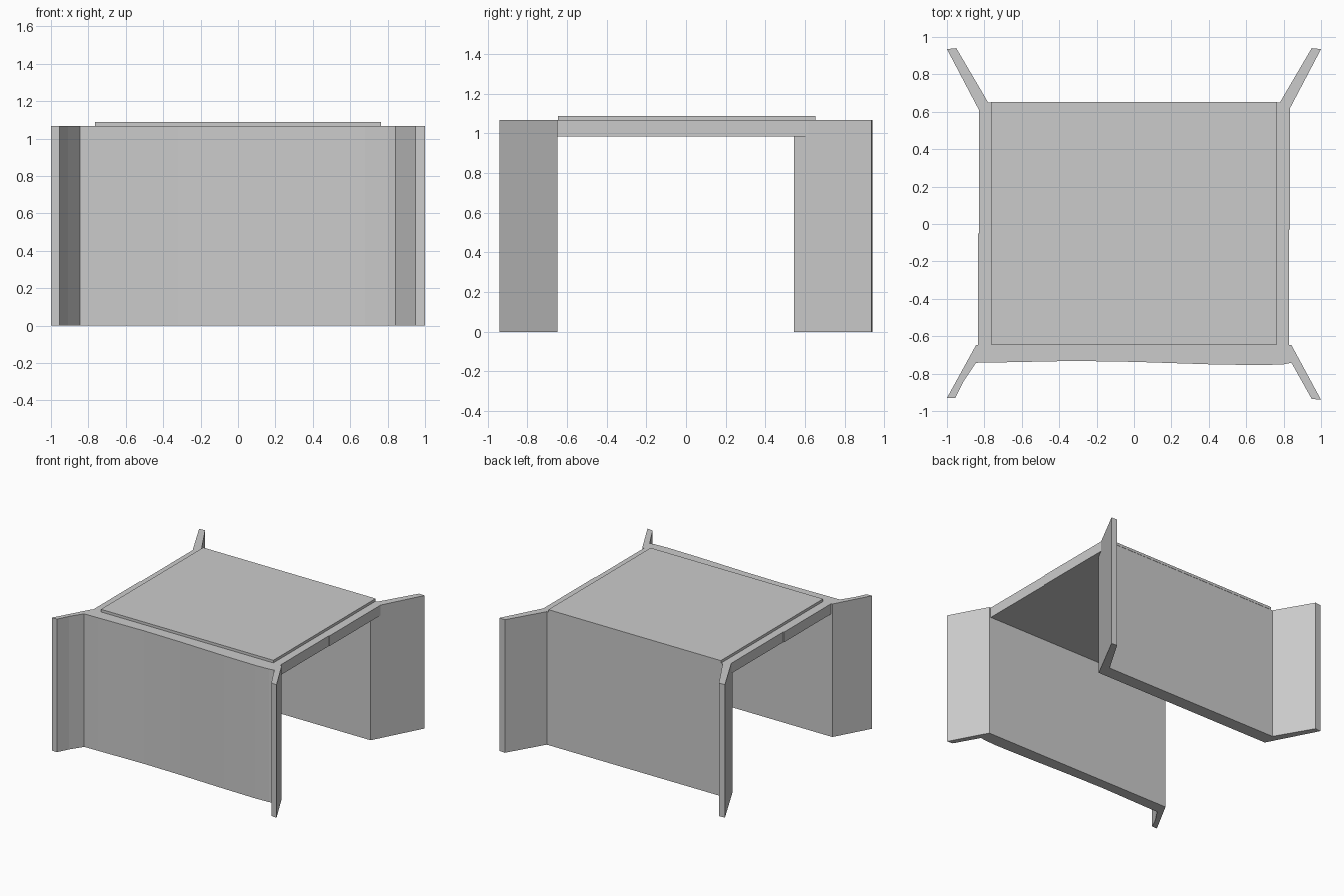
import bpy
import bmesh

if "Cube" in bpy.data.objects:
    bpy.data.objects.remove(bpy.data.objects["Cube"])


def prism(name, outline, z0, z1):
    """Extrude a counter-clockwise plan outline from z0 to z1."""
    bm = bmesh.new()
    face = bm.faces.new([bm.verts.new((x, y, z0)) for x, y in outline])
    top = bmesh.ops.extrude_face_region(bm, geom=[face])["geom"]
    verts = [g for g in top if isinstance(g, bmesh.types.BMVert)]
    bmesh.ops.translate(bm, verts=verts, vec=(0, 0, z1 - z0))
    bmesh.ops.recalc_face_normals(bm, faces=bm.faces)
    mesh = bpy.data.meshes.new(name)
    bm.to_mesh(mesh)
    bm.free()
    obj = bpy.data.objects.new(name, mesh)
    bpy.context.collection.objects.link(obj)
    return obj


WALL_TOP = 1.067

# Back abutment with two splayed wing walls
half = [(0.795, 0.545), (1.0, 0.935), (0.95, 0.94), (0.78, 0.65)]
prism("back_abutment", half + [(-x, y) for x, y in reversed(half)], 0, WALL_TOP)

# Front abutment: slightly uneven outer face, splayed wings
front = [
    (-0.845, -0.648), (-1.0, -0.93), (-0.955, -0.93), (-0.91, -0.84),
    (-0.845, -0.742), (-0.72, -0.74), (-0.32, -0.732), (0.0, -0.737),
    (0.4, -0.75), (0.68, -0.755), (0.8, -0.75), (0.842, -0.742),
    (0.95, -0.935), (1.0, -0.94), (0.842, -0.648),
]
prism("front_abutment", front, 0, WALL_TOP)

# Deck slab spanning between the abutments, ends following the back wings
deck = [
    (-0.835, -0.648), (0.828, -0.648), (0.828, -0.03), (0.833, -0.03),
    (0.833, 0.617), (0.795, 0.545), (-0.795, 0.545), (-0.828, 0.608),
    (-0.828, -0.05), (-0.835, -0.05),
]
prism("deck_slab", deck, 0.985, WALL_TOP)

# Thin road surface on top
prism("road_surface", [(-0.765, -0.645), (0.765, -0.645),
                       (0.765, 0.652), (-0.765, 0.652)], WALL_TOP, 1.088)
